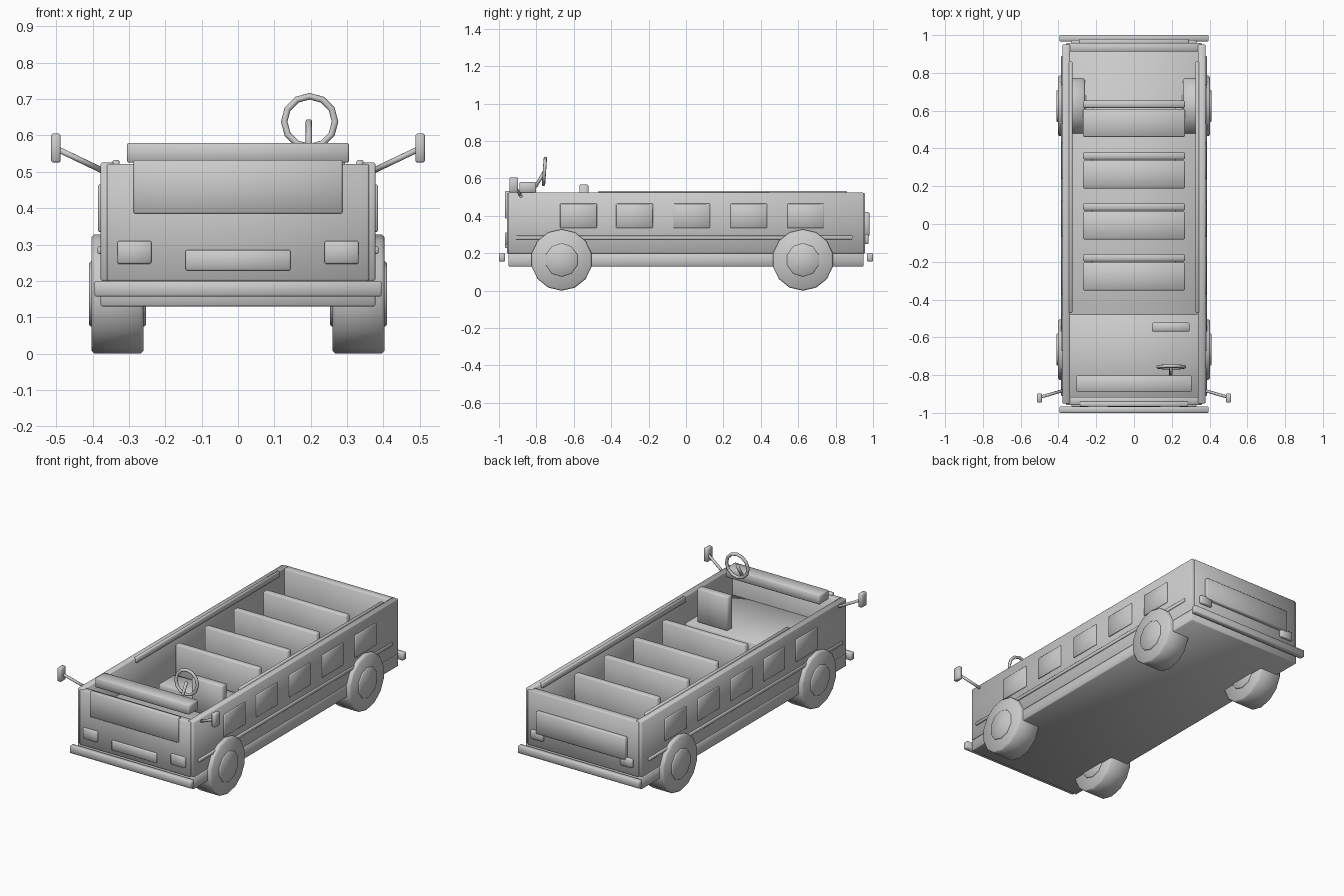
import bpy, math
from mathutils import Vector

if "Cube" in bpy.data.objects:
    bpy.data.objects.remove(bpy.data.objects["Cube"])


def finish(ob, name, bevel):
    """Soft, fully smooth-shaded part with a narrow chamfer."""
    ob.name = name
    if bevel:
        m = ob.modifiers.new("bevel", 'BEVEL')
        m.width = bevel
        m.segments = 1
        m.limit_method = 'ANGLE'
        m.angle_limit = math.radians(40)
    bpy.ops.object.shade_smooth()
    return ob


def box(name, x, y, z, bevel=0.004):
    """Box from (min, max) pairs."""
    bpy.ops.mesh.primitive_cube_add(size=1)
    ob = bpy.context.object
    ob.location = [(a + b) / 2 for a, b in (x, y, z)]
    ob.scale = [b - a for a, b in (x, y, z)]
    bpy.ops.object.transform_apply(location=True, rotation=True, scale=True)
    return finish(ob, name, bevel)


def rod(name, p, q, r, sides=8, bevel=0):
    """Cylinder between two points."""
    p, q = Vector(p), Vector(q)
    d = q - p
    bpy.ops.mesh.primitive_cylinder_add(vertices=sides, radius=r, depth=d.length, location=(p + q) / 2)
    ob = bpy.context.object
    ob.rotation_euler = d.to_track_quat('Z', 'Y').to_euler()
    return finish(ob, name, bevel)


def pair(name, s, a, b, y, z, bevel=0.004):
    """Box on side s (-1 or 1), a and b being distances from the centre."""
    return box(name, sorted((s * a, s * b)), y, z, bevel)


# Open-topped body
box("chassis_skirt", (-.378, .378), (-.95, .95), (.13, .2))
box("cabin_floor", (-.35, .35), (-.93, .93), (.19, .23))
box("front_wall", (-.36, .36), (-.958, -.915), (.2, .522))
box("rear_wall", (-.36, .36), (.912, .958), (.2, .522))
box("driver_platform", (-.345, .345), (-.92, -.48), (.2, .37))

# Front details
box("windscreen_panel", (-.287, .287), (-.967, -.94), (.385, .533))
box("grille", (-.145, .145), (-.968, -.95), (.228, .285))
box("dashboard", (-.305, .305), (-.89, -.802), (.525, .58))
box("front_bumper", (-.395, .395), (-1, -.967), (.157, .2))

# Rear details
box("rear_panel", (-.29, .29), (.95, .98), (.29, .42))
box("rear_bumper", (-.395, .395), (.967, 1), (.157, .2))

for s in (-1, 1):
    # Side walls, rails and trim
    pair("side_wall", s, .338, .378, (-.95, .95), (.2, .525))
    pair("inner_rail", s, .326, .345, (-.47, .86), (.5, .533))
    pair("side_trim", s, .375, .386, (-.91, .89), (.274, .294), .003)
    for y in (-.575, -.275, .03, .335, .64):
        pair("side_window", s, .37, .385, (y - .098, y + .098), (.335, .465), .003)

    # Lights
    pair("headlight", s, .238, .332, (-.968, -.95), (.247, .31))
    pair("tail_light", s, .25, .33, (.95, .975), (.25, .3))

    # Wheels and hubs
    for y in (-.665, .625):
        rod("wheel", (s * .26, y, .164), (s * .403, y, .164), .164, 14, .008)
        rod("hub", (s * .253, y, .164), (s * .41, y, .164), .089, 10, .004)

    # Mirrors
    rod("mirror_arm", (s * .37, -.88, .502), (s * .5, -.918, .564), .008)
    pair("mirror", s, .488, .514, (-.945, -.897), (.526, .605))

# Passenger benches
for y in (.633, .36, .09, -.18):
    box("bench_back", (-.27, .27), (y - .018, y + .02), (.27, .522), .006)
    box("bench_cushion", (-.27, .27), (y - .172, y - .024), (.28, .35), .006)
    box("bench_base", (-.22, .22), (y - .14, y - .005), (.22, .29))

# Driver seat
box("driver_seat_back", (.095, .295), (-.57, -.522), (.37, .568), .006)

# Steering wheel and column
bpy.ops.mesh.primitive_torus_add(major_segments=12, minor_segments=8, major_radius=.07,
                                 minor_radius=.009, location=(.197, -.757, .638),
                                 rotation=(math.radians(86), 0, 0))
finish(bpy.context.object, "steering_wheel", 0)
rod("steering_column", (.195, -.755, .64), (.195, -.805, .555), .009)
